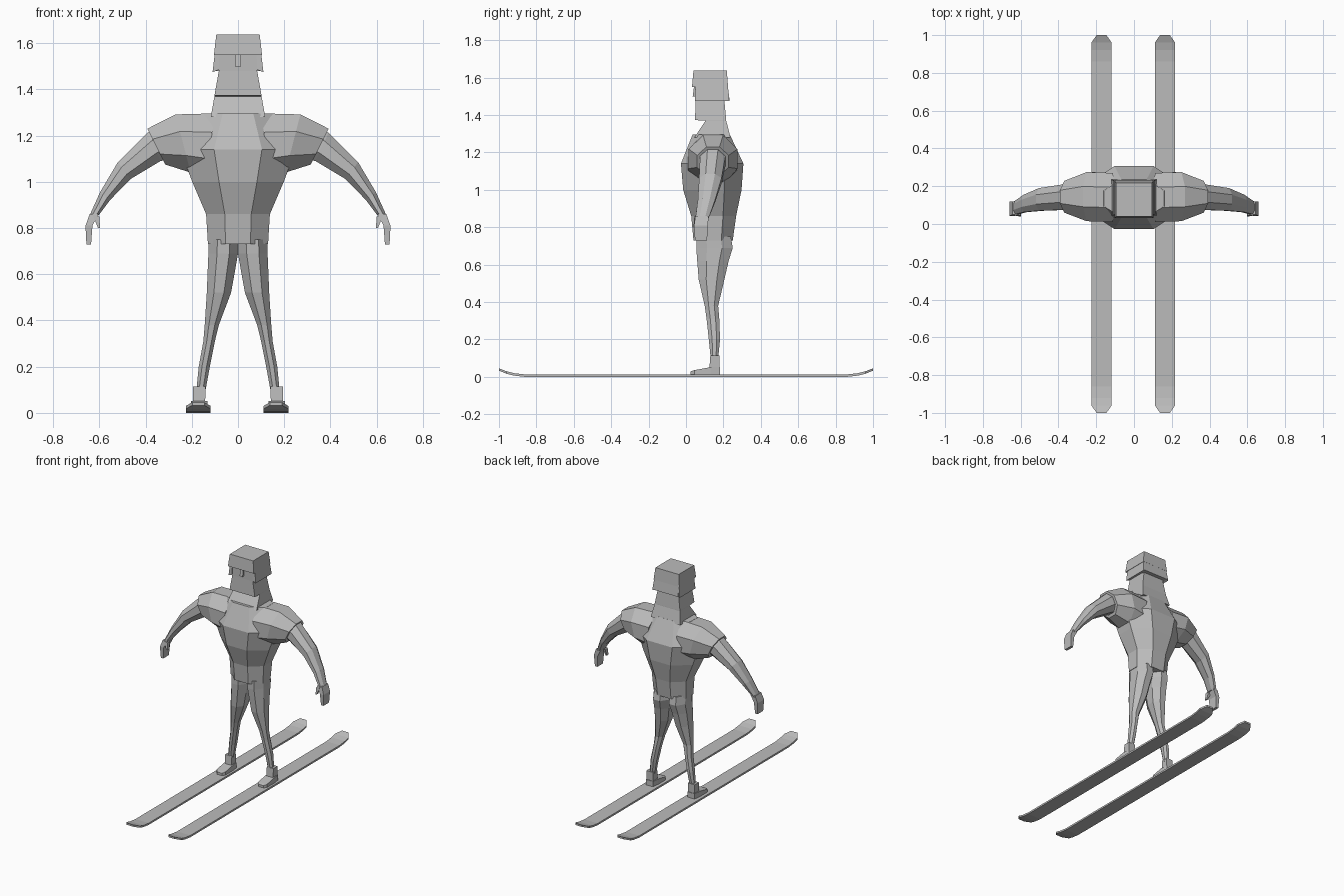
import bpy, bmesh, math
from mathutils import Vector

grey = bpy.data.materials.new("plain_grey")
grey.diffuse_color = (0.5, 0.5, 0.5, 1)


def skin(name, rings, mirror=False, shift=0.0):
    """Join equal-sized rings of points into a capped flat-faced body."""
    bm = bmesh.new()
    loops = [[bm.verts.new(p) for p in ring] for ring in rings]
    n = len(loops[0])
    for a, b in zip(loops, loops[1:]):
        for i in range(n):
            j = (i + 1) % n
            bm.faces.new((a[i], a[j], b[j], b[i]))
    bm.faces.new(loops[0])
    bm.faces.new(loops[-1])
    bmesh.ops.recalc_face_normals(bm, faces=bm.faces)
    mesh = bpy.data.meshes.new(name)
    bm.to_mesh(mesh)
    bm.free()
    mesh.materials.append(grey)
    ob = bpy.data.objects.new(name, mesh)
    bpy.context.collection.objects.link(ob)
    ob.location.x = shift
    if mirror:
        ob.modifiers.new("mirror", 'MIRROR')
    return ob


def ring(x0, z0, x1, z1, y0, y1, n=8):
    """Polygon spanning (x0,z0)-(x1,z1) in the front view and y0-y1 in depth."""
    k = 1 / math.cos(math.pi / n)
    c = Vector(((x0 + x1) / 2, (y0 + y1) / 2, (z0 + z1) / 2))
    u = Vector(((x1 - x0) / 2, 0, (z1 - z0) / 2)) * k
    v = Vector((0, (y1 - y0) / 2, 0)) * k
    angles = [math.pi / n * (2 * i + 1) for i in range(n)]
    return [c + u * math.cos(a) + v * math.sin(a) for a in angles]


def level(hw, z, y0, y1, n=8, cx=0.0):
    return ring(cx - hw, z, cx + hw, z, y0, y1, n)


def slab(y, z0, z1, hw, cx):
    return [(cx - hw, y, z0), (cx + hw, y, z0), (cx + hw, y, z1), (cx - hw, y, z1)]


# Skis with turned-up tips at both ends
tip = [(0.86, 0, .054), (0.92, .007, .054), (0.96, .017, .054), (1.0, .033, .026)]
stations = [(-y, z, w) for y, z, w in reversed(tip)] + tip
skin("ski", [slab(y, z, z + .013, w, .168) for y, z, w in stations], True, -.004)

# Boots: foot and ankle cuff
foot = [(.025, .03, .02), (.045, .036, .035), (.13, .052, .035), (.182, .052, .028)]
skin("boot_foot", [slab(y, .012, t, w, .168) for y, t, w in foot], True)
skin("boot_cuff", [level(.026, .045, .125, .178, 4, .168),
                   level(.027, .115, .13, .178, 4, .168)], True)

# Legs
legs = [(.14, .18, .10, .132, .172), (.122, .17, .2, .122, .182),
        (.1, .15, .31, .11, .178), (.083, .144, .38, .10, .172),
        (.03, .135, .52, .068, .205), (.012, .131, .62, .06, .228),
        (0, .128, .69, .055, .25), (0, .126, .75, .055, .24)]
skin("leg", [ring(a, z, b, z, y0, y1) for a, b, z, y0, y1 in legs], True)

# Jersey body
skin("torso", [level(*r) for r in [
    (.130, .73, .04, .25), (.138, .86, .028, .268), (.198, 1.0, -.015, .297),
    (.25, 1.14, -.027, .307), (.16, 1.295, .035, .235)]])

# Jersey sleeves, given by their top and bottom points
skin("sleeve", [ring(*r) for r in [
    (.10, 1.295, .14, 1.02, .01, .27), (.27, 1.292, .205, 1.04, .015, .275),
    (.392, 1.23, .315, 1.075, .06, .228)]], True)

# Bare arms down to the wrist
skin("arm", [ring(*r) for r in [
    (.34, 1.245, .29, 1.10, .08, .21), (.392, 1.212, .335, 1.09, .075, .21),
    (.52, 1.085, .465, 1.012, .07, .19), (.597, .955, .553, .922, .063, .155),
    (.648, .842, .603, .855, .05, .12)]], True)

# Hands with thumbs
skin("hand", [ring(*r, 4) for r in [
    (.642, .86, .604, .86, .05, .12), (.66, .81, .63, .81, .043, .118),
    (.656, .728, .636, .728, .048, .112)]], True)
skin("thumb", [ring(*r, 4) for r in [
    (.63, .86, .6, .85, .045, .075), (.606, .80, .597, .80, .04, .06)]], True)

# Neck and head in one tapering block, with a step under the chin
skin("head", [level(*r, 4) for r in [
    (.118, 1.28, .045, .238), (.102, 1.37, .105, .215), (.102, 1.373, .048, .215),
    (.083, 1.48, .052, .205), (.083, 1.56, .052, .205)]])
skin("nose", [level(*r, 4) for r in [
    (.012, 1.50, .036, .06), (.012, 1.56, .044, .06)]])

# Cap: crown, plus flared flaps at sides and back
skin("cap_crown", [level(*r, 4) for r in [
    (.104, 1.55, .032, .225), (.094, 1.637, .04, .218)]])
skin("cap_side_flap", [ring(*r, 4) for r in [
    (.083, 1.485, .11, 1.475, .048, .232), (.08, 1.56, .1, 1.56, .05, .222)]], True)
skin("cap_back_flap", [level(*r, 4) for r in [
    (.1, 1.48, .19, .233), (.095, 1.56, .19, .223)]])
